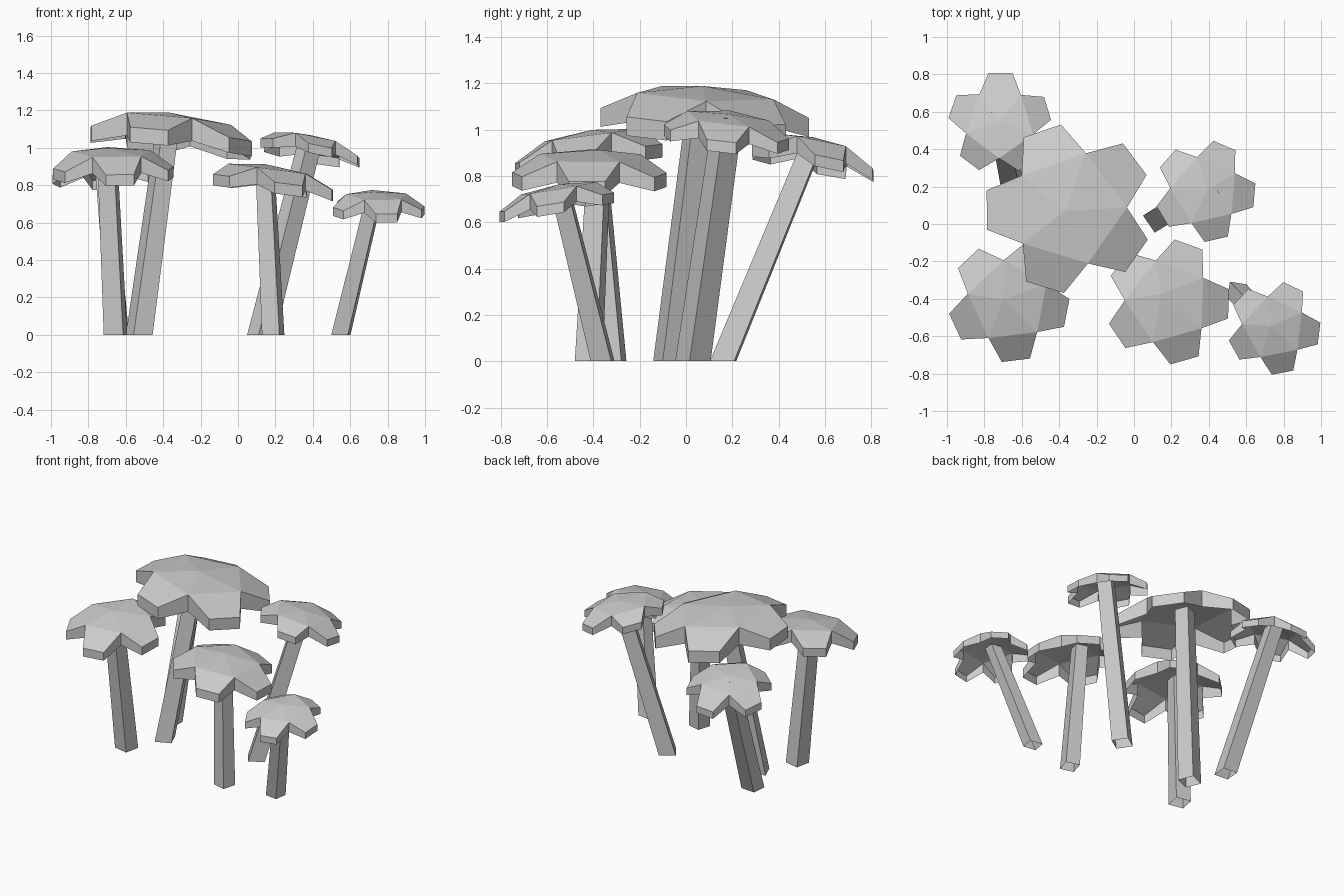
import bpy, bmesh
from math import sin, cos, radians

if "Cube" in bpy.data.objects:
    bpy.data.objects.remove(bpy.data.objects["Cube"])


def make_object(name, bm):
    bmesh.ops.recalc_face_normals(bm, faces=bm.faces)
    mesh = bpy.data.meshes.new(name)
    bm.to_mesh(mesh)
    bm.free()
    bpy.context.collection.objects.link(bpy.data.objects.new(name, mesh))


# Five-lobed leaning cap, open below: raised apex, inner pentagon, drooping flaps, skirt
def cap(name, x, y, z, size, lobe_angle, lean_x, lean_y, droop, apex):
    bm = bmesh.new()

    def vert(r, deg, dz):
        dx, dy = r * size * cos(radians(deg)), r * size * sin(radians(deg))
        return bm.verts.new((x + dx, y + dy, z + dz * size + lean_x * dx + lean_y * dy))

    def rim(inner_z, tip_z):
        ring = []
        for i in range(5):
            a = lobe_angle + 72 * i
            ring += [vert(0.685, a - 36, inner_z),
                     vert(1, a - 13.5, tip_z), vert(1, a + 13.5, tip_z)]
        return ring

    peak = bm.verts.new((*apex, z + 0.07 * size + lean_x * (apex[0] - x)
                         + lean_y * (apex[1] - y)))
    top = rim(0, -droop)
    skirt = rim(-0.27, -droop - 0.18)
    for i in range(0, 15, 3):
        a, b = top[i], top[(i + 3) % 15]
        bm.faces.new((peak, a, b))
        bm.faces.new((a, top[i + 1], top[i + 2], b))
    for i in range(15):
        j = (i + 1) % 15
        bm.faces.new((top[i], skirt[i], skirt[j], top[j]))
    make_object(name, bm)


# Slanted square trunk, slightly tapered, open at both ends
def trunk(name, base, top, side, turn):
    bm = bmesh.new()
    rings = []
    for (x, y, z), w in ((base, side), (top, side * 0.85)):
        rings.append([bm.verts.new((x + w * 0.7071 * cos(radians(turn + 45 + 90 * i)),
                                    y + w * 0.7071 * sin(radians(turn + 45 + 90 * i)), z))
                      for i in range(4)])
    for i in range(4):
        j = (i + 1) % 4
        bm.faces.new((rings[0][i], rings[0][j], rings[1][j], rings[1][i]))
    make_object(name, bm)


# name, cap (x, y, z, size, lobe angle, lean x, lean y, droop), apex, trunk base, side, turn
trees = [
    ("large", (-0.347, 0.082, 1.154, 0.452, 37, -0.10, -0.05, 0.19),
     (-0.37, 0.07), (-0.528, -0.07), 0.11, 22),
    ("back_left", (-0.718, 0.54, 0.95, 0.275, 17, 0.06, -0.19, 0.26),
     (-0.72, 0.55), (-0.64, 0.16), 0.105, -5),
    ("front_left", (-0.67, -0.415, 0.975, 0.325, -11, 0.0, 0.13, 0.24),
     (-0.70, -0.405), (-0.655, -0.32), 0.106, -12),
    ("back_right", (0.38, 0.176, 1.05, 0.272, -5, -0.18, -0.10, 0.20),
     (0.39, 0.18), (0.125, 0.03), 0.11, 34),
    ("front_middle", (0.18, -0.416, 0.885, 0.335, -2, -0.13, 0.0, 0.20),
     (0.145, -0.375), (0.188, -0.42), 0.097, -16),
    ("front_right", (0.748, -0.556, 0.745, 0.25, -7, -0.02, 0.17, 0.23),
     (0.73, -0.545), (0.55, -0.36), 0.09, -9),
]
for name, c, apex, base, side, turn in trees:
    cap(name + "_tree_cap", *c, apex)
    trunk(name + "_tree_trunk", (*base, 0), (*apex, c[2]), side, turn)
